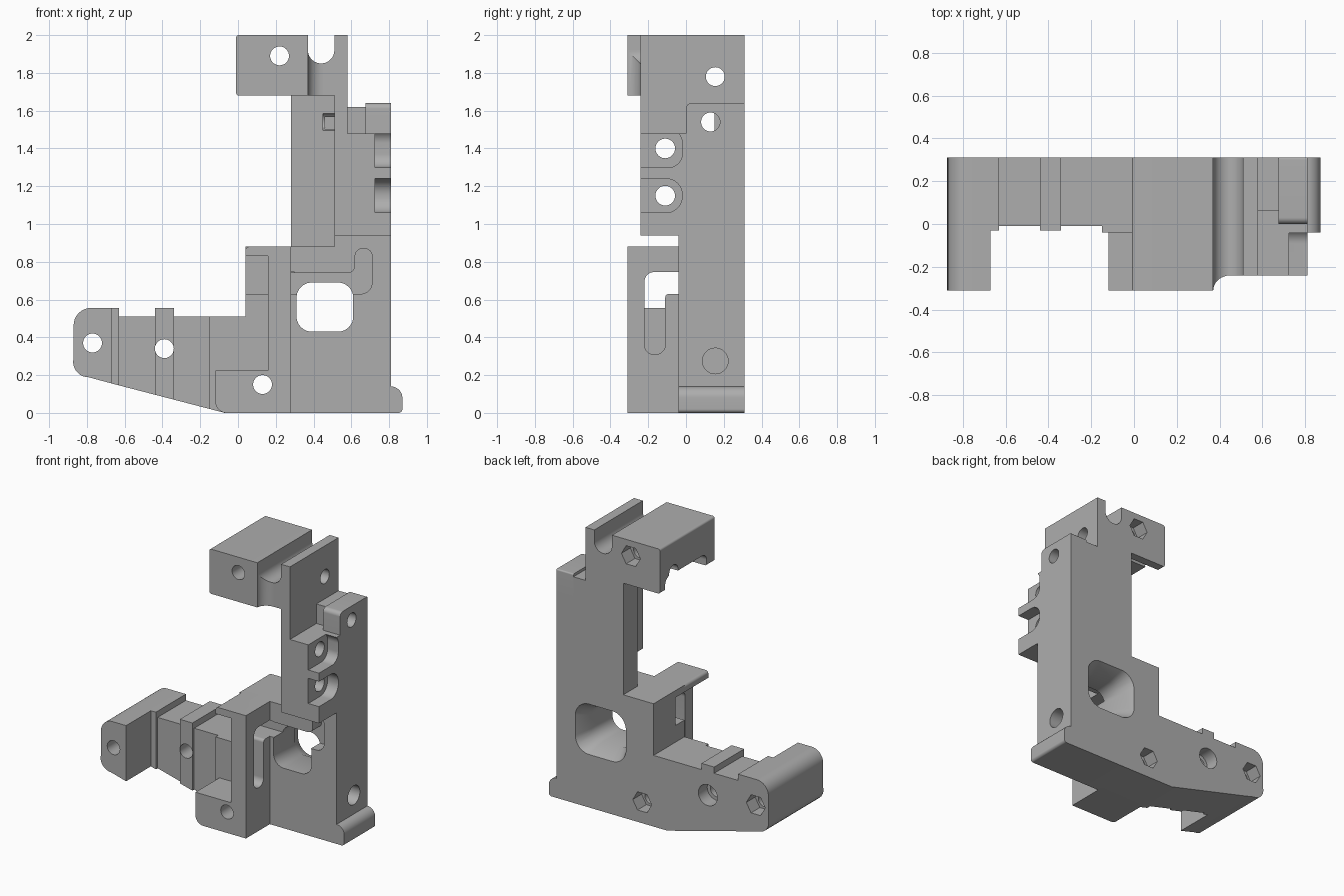
import bpy, bmesh, math
from mathutils import Vector

if "Cube" in bpy.data.objects:
    bpy.data.objects.remove(bpy.data.objects["Cube"], do_unlink=True)

GREY = (0.42, 0.42, 0.42, 1)
grey = bpy.data.materials.new("plain_grey")
grey.use_nodes = True
grey.diffuse_color = GREY
grey.node_tree.nodes["Principled BSDF"].inputs["Base Color"].default_value = GREY

BACK = 0.31
parts, cutters = [], []


def rounded(points, radii):
    """Round each corner of an outline; a radius of zero keeps it sharp."""
    if not isinstance(radii, (list, tuple)):
        radii = [radii] * len(points)
    out = []
    for i, p in enumerate(points):
        p = Vector(p)
        r = radii[i]
        if r == 0:
            out.append(tuple(p))
            continue
        a = p + (Vector(points[i - 1]) - p).normalized() * r
        b = p + (Vector(points[(i + 1) % len(points)]) - p).normalized() * r
        centre = a + b - p
        for k in range(9):
            d = a.lerp(b, k / 8) - centre
            out.append(tuple(centre + d.normalized() * (a - centre).length))
    return out


def rect(u0, v0, u1, v1, radii=0):
    return rounded([(u0, v0), (u1, v0), (u1, v1), (u0, v1)], radii)


def circle(u, v, r, sides=32):
    return [(u + r * math.cos(2 * math.pi * k / sides),
             v + r * math.sin(2 * math.pi * k / sides)) for k in range(sides)]


def place(axis, u, v, w):
    return {"x": (w, u, v), "y": (u, w, v), "z": (u, v, w)}[axis]


def prism(name, outline, axis, lo, hi, end=None, cut=False):
    """Extrude an outline along an axis, optionally to a different end outline."""
    bm = bmesh.new()
    a = [bm.verts.new(place(axis, u, v, lo)) for u, v in outline]
    b = [bm.verts.new(place(axis, u, v, hi)) for u, v in (end or outline)]
    bm.faces.new(a)
    bm.faces.new(b[::-1])
    for i in range(len(a)):
        j = (i + 1) % len(a)
        bm.faces.new((a[i], b[i], b[j], a[j]))
    bmesh.ops.recalc_face_normals(bm, faces=bm.faces)
    mesh = bpy.data.meshes.new(name)
    bm.to_mesh(mesh)
    bm.free()
    mesh.materials.append(grey)
    obj = bpy.data.objects.new(name, mesh)
    bpy.context.collection.objects.link(obj)
    obj.hide_render = cut
    (cutters if cut else parts).append(obj)
    return obj


def slope(x):
    """Height of the sloping underside of the arm."""
    return -0.26 * (x + 0.07)


def arm_section(name, x0, x1, top, front, radii=0):
    outline = [(x0, slope(x0)), (x1, slope(x1)), (x1, top), (x0, top)]
    prism(name, rounded(outline, radii), "y", front, BACK)


# Arm
arm_section("arm", -0.68, -0.14, 0.51, -0.01)
arm_section("arm_rib", -0.44, -0.34, 0.555, -0.03)
arm_section("arm_step", -0.69, -0.63, 0.555, -0.03)
prism("arm_end_block", rounded([(-0.87, 0.21), (-0.67, slope(-0.67)), (-0.67, 0.555),
      (-0.87, 0.555)], [0.08, 0, 0, 0.09]), "y", -0.31, BACK)

# Base plate and foot
prism("base_plate", [(-0.15, slope(-0.15)), (-0.07, 0), (0.81, 0), (0.81, 0.95), (0.51, 0.95),
      (0.51, 0.88), (0.04, 0.88), (0.04, 0.51), (-0.15, 0.51)], "y", -0.04, BACK)
prism("foot", rect(0.79, 0, 0.87, 0.14, [0, 0.02, 0.06, 0]), "y", -0.04, BACK)

# Front corner bracket
prism("corner_low_block", rect(-0.12, 0, 0.2, 0.225, [0.06, 0, 0, 0]), "y", -0.31, 0)
prism("corner_pillar", rect(0.16, 0, 0.28, 0.88), "y", -0.31, 0)
prism("corner_shelf", rect(0.04, 0.83, 0.28, 0.88, [0, 0, 0, 0.02]), "y", -0.31, 0)

# Column
prism("column_plate", rect(0.28, 0.86, 0.53, 1.7), "y", 0.15, BACK)
prism("column_wall", rect(-0.24, 0.94, BACK, 2), "x", 0.51, 0.58)
prism("column_body", rect(-0.24, 0.94, BACK, 1.48), "x", 0.57, 0.81)
prism("column_shoulder", rect(0.06, 1.46, BACK, 1.62), "x", 0.57, 0.7)
prism("column_cap", rect(0, 1.46, BACK, 1.64, [0, 0, 0.01, 0.03]), "x", 0.675, 0.81)

# Upper block and the channel floor beside it
prism("upper_block", rect(-0.01, 1.68, 0.37, 2, [0.015, 0, 0, 0.015]), "y", -0.31, BACK)
prism("channel_floor", rect(0.36, 1.68, 0.52, 1.92), "y", -0.24, BACK)
fillet = [(0.36, -0.23), (0.36, -0.31)] + [
    (0.45 - 0.08 * math.cos(t * math.pi / 16), -0.31 + 0.07 * math.sin(t * math.pi / 16))
    for t in range(9)] + [(0.45, -0.23)]
prism("channel_fillet", fillet, "z", 1.68, 1.92)

# Screw holes through the depth, with nut pockets at the back
for x, z, sides in ((-0.77, 0.37, 6), (-0.39, 0.34, 32), (0.13, 0.15, 6), (0.22, 1.89, 6)):
    prism("screw_cut", circle(x, z, 0.05), "y", -0.4, 0.4, cut=True)
    prism("nut_cut", circle(x, z, 0.075, sides), "y", 0.21, 0.4, cut=True)

# Screw holes through the width
for y, z, r, x0 in ((-0.11, 1.4, 0.052, 0.4), (-0.11, 1.15, 0.052, 0.4), (0.13, 1.54, 0.05, 0.45),
                    (0.155, 1.78, 0.05, -0.1), (0.155, 0.275, 0.068, 0.7)):
    prism("side_hole_cut", circle(y, z, r), "x", x0, 0.9, cut=True)
prism("nut_slot_cut", rect(0.46, 1.5, 0.512, 1.57), "y", 0.05, 0.2, cut=True)

# Scalloped pockets on the side of the column
for z0, z1, r in ((1.3, 1.5, 0.07), (1.06, 1.24, 0.085)):
    prism("pocket_cut", rect(-0.3, z0, -0.02, z1, [0, r, r, 0]), "x", 0.725, 0.85, cut=True)

# Window flaring towards the back
prism("window_cut", rect(0.31, 0.43, 0.61, 0.69, 0.08), "y", -0.1, 0.4, cut=True)
prism("window_flare_cut", rect(0.31, 0.43, 0.61, 0.69, 0.08), "y", 0.2, 0.32,
      end=rect(0.255, 0.375, 0.665, 0.745, 0.11), cut=True)

# Cable groove, its side recess and the slot in the pillar
groove = [(0.1, 0.63), (0.71, 0.63), (0.71, 0.87), (0.62, 0.87), (0.62, 0.74), (0.1, 0.74)]
prism("groove_cut", rounded(groove, [0, 0.06, 0.04, 0.04, 0.04, 0]), "y", -0.11, 0.06, cut=True)
prism("recess_cut", rect(0.0, 0.63, 0.16, 0.83), "y", -0.11, 0.06, cut=True)
slot = [(-0.22, 0.31), (-0.11, 0.31), (-0.11, 0.63), (-0.03, 0.63), (-0.03, 0.745), (-0.22, 0.745)]
prism("slot_cut", rounded(slot, [0.05, 0.05, 0.02, 0, 0, 0.05]), "x", 0.1, 0.3, cut=True)

# Rounded channel and the hollow under the upper block
prism("channel_cut", rect(0.37, 1.85, 0.51, 2.1, [0.07, 0.07, 0, 0]), "y", -0.4, 0.4, cut=True)
prism("hollow_cut", rect(-0.22, 1.6, 0.25, 1.77, [0, 0, 0.05, 0.05]), "x", -0.1, 0.28, cut=True)


def bounds(obj):
    cos = [v.co for v in obj.data.vertices]
    return [(min(c[i] for c in cos), max(c[i] for c in cos)) for i in range(3)]


def overlaps(a, b):
    return all(p[0] < q[1] and q[0] < p[1] for p, q in zip(bounds(a), bounds(b)))


# Cut every part, keep the finished meshes and discard the cutters
for part in parts:
    for cutter in cutters:
        if cutter.name.startswith("hollow") and part.name != "upper_block":
            continue
        if overlaps(part, cutter):
            mod = part.modifiers.new("cut", "BOOLEAN")
            mod.operation = "DIFFERENCE"
            mod.solver = "EXACT"
            mod.object = cutter
bpy.context.view_layer.update()
graph = bpy.context.evaluated_depsgraph_get()
finished = [bpy.data.meshes.new_from_object(p.evaluated_get(graph)) for p in parts]
for part, mesh in zip(parts, finished):
    part.modifiers.clear()
    part.data = mesh
for cutter in cutters:
    bpy.data.objects.remove(cutter, do_unlink=True)

bpy.ops.object.select_all(action="DESELECT")
for part in parts:
    part.select_set(True)
bpy.context.view_layer.objects.active = parts[0]
bpy.ops.object.shade_smooth_by_angle(angle=math.radians(30))
